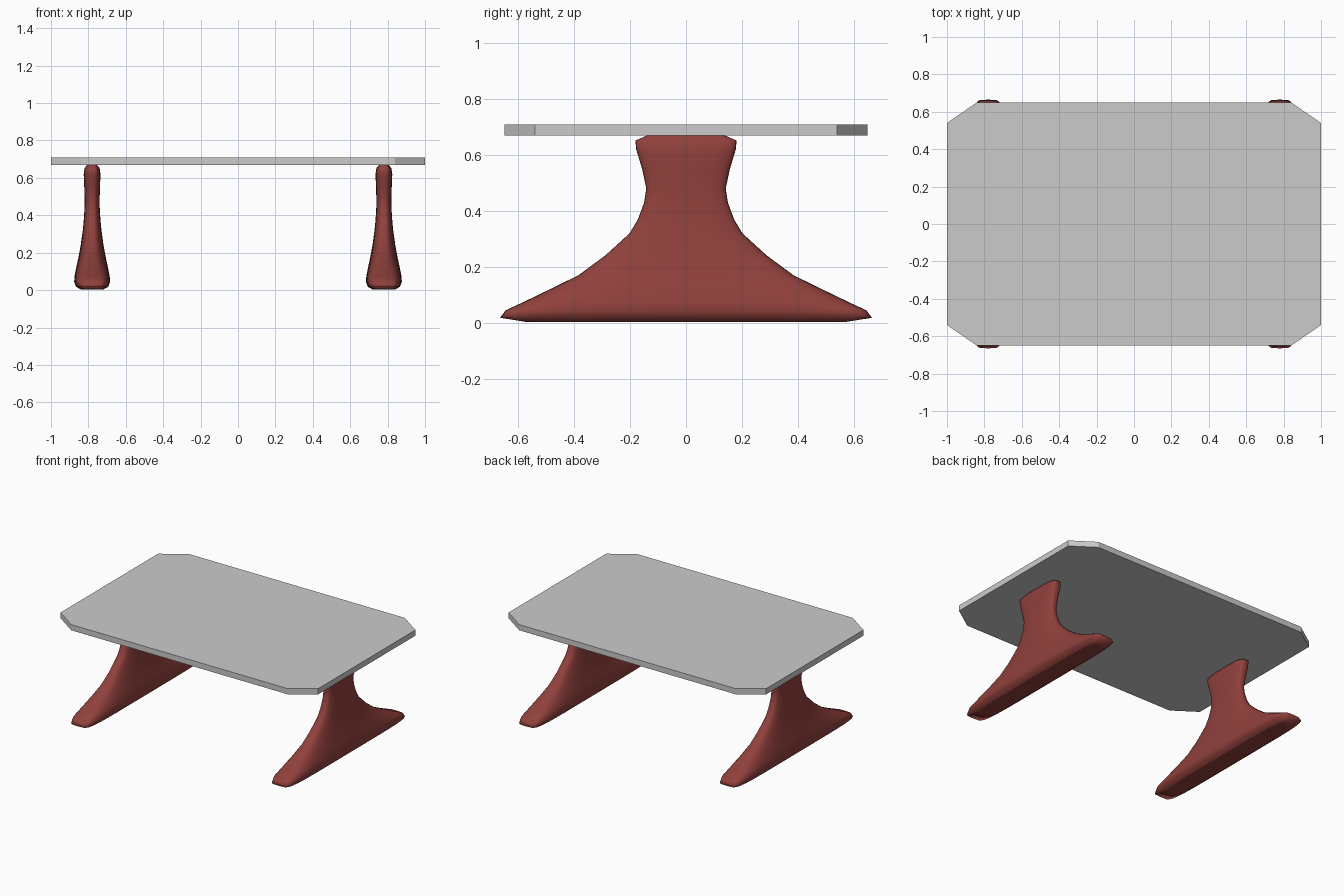
import bpy, bmesh
from math import sin, cos, pi, copysign

if "Cube" in bpy.data.objects:
    bpy.data.objects.remove(bpy.data.objects["Cube"])


def loft(name, rings, smooth, mat=None):
    """Skin a stack of closed rings and cap both ends."""
    bm = bmesh.new()
    loops = [[bm.verts.new(p) for p in ring] for ring in rings]
    n = len(loops[0])
    for a, b in zip(loops, loops[1:]):
        for i in range(n):
            j = (i + 1) % n
            f = bm.faces.new((a[i], a[j], b[j], b[i]))
            f.smooth = smooth
    bm.faces.new(loops[0][::-1])
    bm.faces.new(loops[-1])
    bmesh.ops.recalc_face_normals(bm, faces=bm.faces)
    me = bpy.data.meshes.new(name)
    bm.to_mesh(me)
    bm.free()
    ob = bpy.data.objects.new(name, me)
    bpy.context.collection.objects.link(ob)
    if mat:
        me.materials.append(mat)
    return ob


def rounded_ring(z, hx, hy, power, count=40):
    """Superellipse cross-section of a leg."""
    def s(v):
        return copysign(abs(v) ** (2 / power), v) if abs(v) > 1e-9 else 0.0
    angles = [2 * pi * i / count for i in range(count)]
    return [(hx * s(cos(a)), hy * s(sin(a)), z) for a in angles]


# Tabletop: slab with clipped corners
outline = [(1, -.54), (1, .54), (.84, .65), (-.84, .65),
           (-1, .54), (-1, -.54), (-.84, -.65), (.84, -.65)]
loft("tabletop", [[(x, y, z) for x, y in outline] for z in (.67, .71)], False)

# Pedestal legs: height, half thickness, half length, squareness
wood = bpy.data.materials.new("dark_red_wood")
wood.diffuse_color = (0.28, 0.052, 0.045, 1)
wood.use_nodes = True
wood.node_tree.nodes["Principled BSDF"].inputs["Base Color"].default_value = wood.diffuse_color
sections = [
    (0.003, .060, .570, 5), (0.018, .086, .665, 6), (0.045, .096, .645, 5),
    (0.075, .094, .580, 4), (0.12, .085, .487, 3.2), (0.17, .074, .385, 2.8),
    (0.24, .061, .290, 2.7), (0.32, .050, .202, 2.8), (0.37, .045, .172, 3),
    (0.43, .041, .150, 3), (0.48, .040, .142, 3), (0.55, .042, .157, 3.2),
    (0.62, .045, .178, 3.5), (0.652, .040, .181, 3.8), (0.67, .026, .140, 4),
]
for name, x in (("left_leg", -.78), ("right_leg", .78)):
    leg = loft(name, [rounded_ring(*s) for s in sections], True, wood)
    leg.location.x = x
